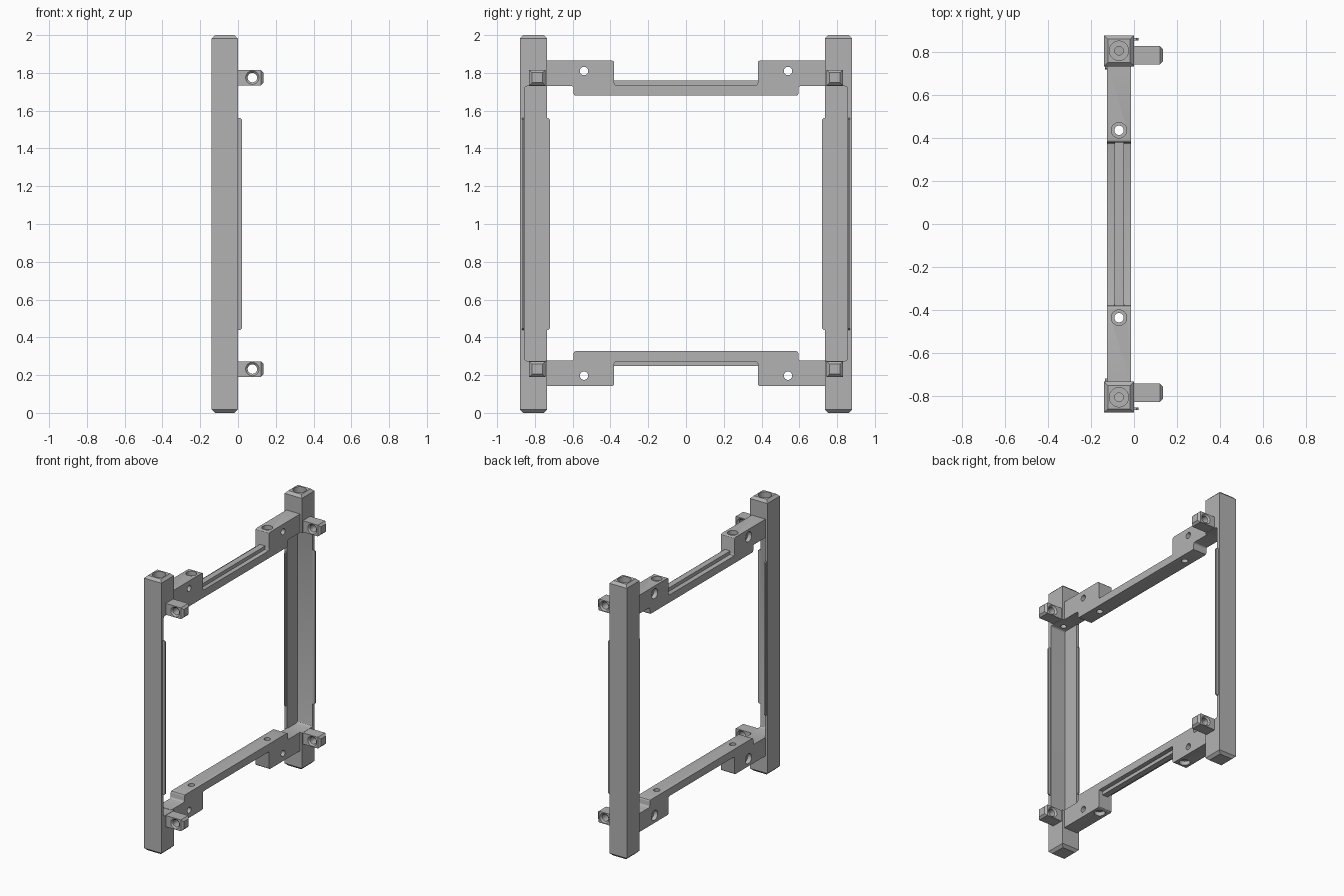
import bpy, bmesh, math
from mathutils import Matrix, Vector

cube = bpy.data.objects.get("Cube")
if cube:
    bpy.data.objects.remove(cube, do_unlink=True)

grey = bpy.data.materials.new("plain grey")
grey.use_nodes = True
COLOUR = (0.45, 0.45, 0.45, 1)
grey.diffuse_color = COLOUR
grey.node_tree.nodes["Principled BSDF"].inputs["Base Color"].default_value = COLOUR


def finish(name, bm):
    bmesh.ops.recalc_face_normals(bm, faces=bm.faces)
    mesh = bpy.data.meshes.new(name)
    bm.to_mesh(mesh)
    bm.free()
    mesh.materials.append(grey)
    ob = bpy.data.objects.new(name, mesh)
    bpy.context.collection.objects.link(ob)
    return ob


def box(name, x, y, z, bevel=0.0, pick=None, segments=1):
    """Box from ranges; bevels the edges whose midpoint passes pick."""
    bm = bmesh.new()
    bmesh.ops.create_cube(bm, size=1)
    for v in bm.verts:
        v.co = [r[0] if c < 0 else r[1] for c, r in zip(v.co, (x, y, z))]
    if bevel:
        edges = [e for e in bm.edges if pick(e)]
        bmesh.ops.bevel(bm, geom=edges, offset=bevel, segments=segments, profile=0.5, affect='EDGES')
    return finish(name, bm)


def along(e, axis):
    d = e.verts[0].co - e.verts[1].co
    return abs(d[axis]) > 0.99 * d.length


def drill(start, end, r1, r2=None):
    """Round cutter from start to end, tapered when r2 is given."""
    start, end = Vector(start), Vector(end)
    d = end - start
    bm = bmesh.new()
    turn = Matrix.Translation((start + end) / 2) @ d.to_track_quat('Z', 'Y').to_matrix().to_4x4()
    bmesh.ops.create_cone(bm, cap_ends=True, segments=32, radius1=r1,
                          radius2=r1 if r2 is None else r2, depth=d.length, matrix=turn)
    return finish("cutter", bm)


def cut(ob, cutters):
    """Subtract the cutters, keep the result and drop the cutters."""
    for c in cutters:
        c.hide_render = True
        m = ob.modifiers.new("cut", 'BOOLEAN')
        m.operation, m.solver, m.object = 'DIFFERENCE', 'EXACT', c
    deps = bpy.context.evaluated_depsgraph_get()
    mesh = bpy.data.meshes.new_from_object(ob.evaluated_get(deps))
    ob.modifiers.clear()
    ob.data = mesh
    for c in cutters:
        bpy.data.objects.remove(c, do_unlink=True)


def mirror(ob, name, axis, centre=0.0):
    mesh = ob.data.copy()
    for v in mesh.vertices:
        v.co[axis] = 2 * centre - v.co[axis]
    mesh.flip_normals()
    twin = bpy.data.objects.new(name, mesh)
    bpy.context.collection.objects.link(twin)
    return twin


CX, CY = -0.07, 0.808     # post axis
parts = []

# Back post: chamfered ends, open panel pocket, stepped hole in the top
post = box("back_post", (-0.14, 0), (0.735, 0.88), (0, 2), 0.018,
           lambda e: not along(e, 2))
pocket = box("cutter", (-0.12, 0.1), (0.6, 0.855), (0.275, 1.73), 0.015,
             lambda e: along(e, 0), 3)
cut(post, [pocket,
           drill((CX, CY, 1.9), (CX, CY, 2.1), 0.045),
           drill((CX, CY, 1.7), (CX, CY, 1.95), 0.02)])
parts.append(post)

# Thin lips along the two pocket walls
parts.append(box("back_side_lip", (-0.135, -0.125), (0.72, 0.745), (0.44, 1.56), 0.008,
                 lambda e: along(e, 0)))
parts.append(box("back_outer_lip", (-0.01, 0.02), (0.857, 0.867), (0.44, 1.56), 0.008,
                 lambda e: along(e, 1)))

# Lugs with a countersunk cross hole
for label, z in (("upper", 1.775), ("lower", 0.232)):
    lug = box(f"back_{label}_lug", (-0.02, 0.135), (0.745, 0.83), (z - 0.041, z + 0.041), 0.014,
              lambda e: min(v.co.x for v in e.verts) > 0.1)
    cut(lug, [drill((0.076, 0.7, z), (0.076, 0.9, z), 0.025),
              drill((0.076, 0.74, z), (0.076, 0.755, z), 0.041, 0.025),
              drill((0.076, 0.835, z), (0.076, 0.82, z), 0.041, 0.025)])
    parts.append(lug)

for ob in list(parts):
    parts.append(mirror(ob, ob.name.replace("back", "front"), 1))

# Upper rail: stepped profile swept in x, small rounded corners
half = [(0.745, 1.73), (0.745, 1.865), (0.38, 1.865), (0.38, 1.735)]
outline = [(0.595, 1.68), (0.595, 1.73)] + half
outline += [(-y, z) for y, z in reversed(outline)]
bm = bmesh.new()
face = bm.faces.new([bm.verts.new((-0.125, y, z)) for y, z in outline])
grown = bmesh.ops.extrude_face_region(bm, geom=[face])
for v in grown["geom"]:
    if isinstance(v, bmesh.types.BMVert):
        v.co.x = -0.015
corners = [e for e in bm.edges if along(e, 0) and abs(e.verts[0].co.y) < 0.7
           and not (abs(e.verts[0].co.y) > 0.59 and e.verts[0].co.z > 1.8)]
bmesh.ops.bevel(bm, geom=corners, offset=0.012, segments=3, profile=0.5, affect='EDGES')
rail = finish("upper_rail", bm)
cutters = []
for s in (-1, 1):
    y, z = s * 0.54, 1.81
    cutters += [drill((-0.2, y, z), (0.1, y, z), 0.022),
                drill((-0.2, y, z), (-0.095, y, z), 0.036)]
    y = s * 0.437
    cutters += [drill((CX, y, 1.6), (CX, y, 1.95), 0.022),
                drill((CX, y, 1.835), (CX, y, 1.95), 0.036)]
cut(rail, cutters)
rib = box("upper_rail_rib", (-0.09, -0.047), (-0.39, 0.39), (1.72, 1.76))
parts += [rail, rib, mirror(rail, "lower_rail", 2, 1.0035), mirror(rib, "lower_rail_rib", 2, 1.0035)]

# Smooth round holes, crisp edges
bpy.ops.object.select_all(action='DESELECT')
for ob in parts:
    ob.select_set(True)
bpy.context.view_layer.objects.active = parts[0]
bpy.ops.object.shade_smooth_by_angle(angle=math.radians(30))
